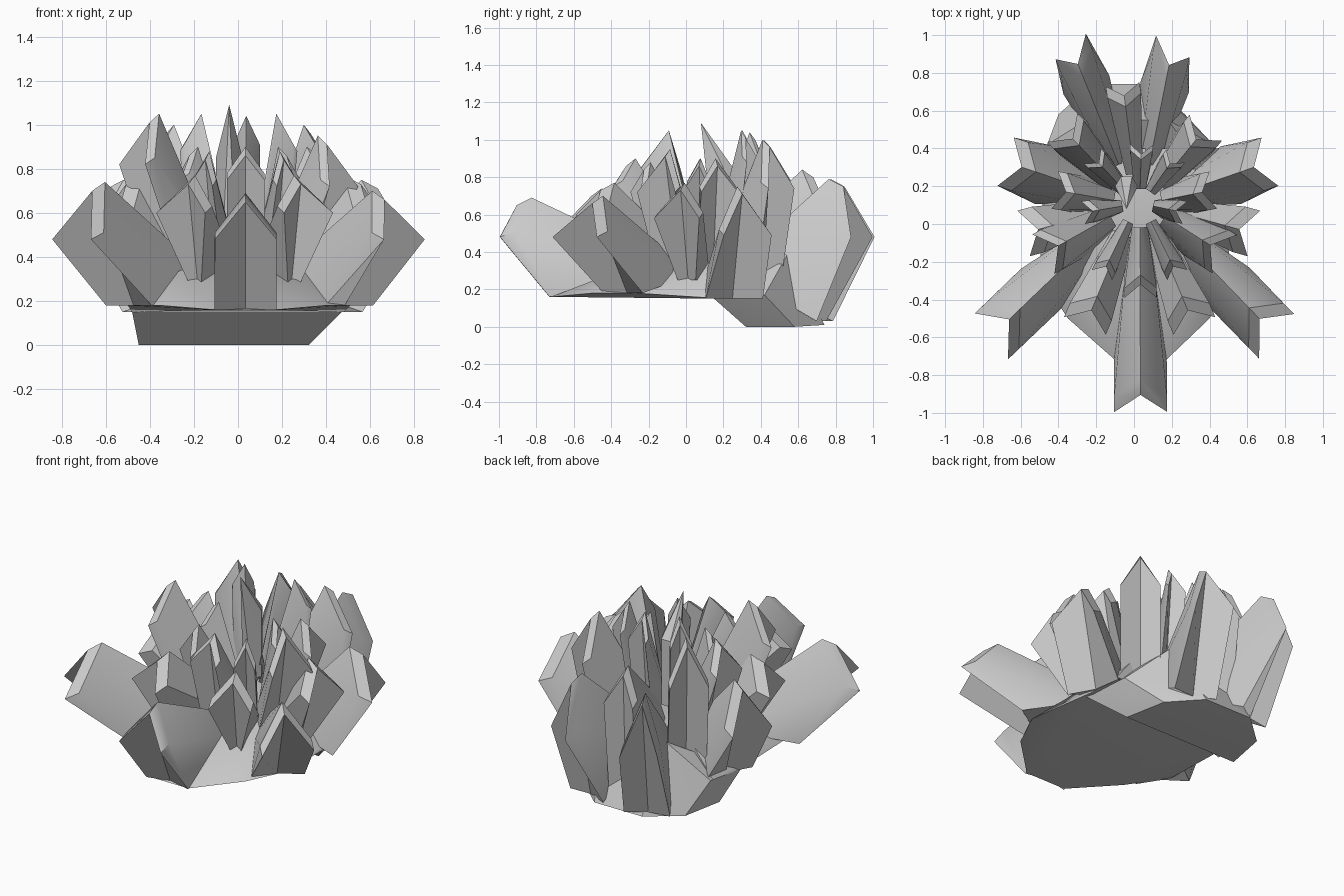
import bpy, bmesh, math
from mathutils import Vector

if "Cube" in bpy.data.objects:
    bpy.data.objects.remove(bpy.data.objects["Cube"])


def finish(name, bm):
    bmesh.ops.recalc_face_normals(bm, faces=bm.faces[:])
    me = bpy.data.meshes.new(name)
    bm.to_mesh(me)
    bm.free()
    ob = bpy.data.objects.new(name, me)
    bpy.context.collection.objects.link(ob)
    bpy.context.view_layer.objects.active = ob
    ob.select_set(True)
    bpy.ops.object.shade_smooth_by_angle(angle=math.radians(35))
    ob.select_set(False)


def hull(name, pts):
    bm = bmesh.new()
    for p in pts:
        bm.verts.new(p)
    bmesh.ops.convex_hull(bm, input=bm.verts[:])
    finish(name, bm)


# One thick folded petal: notched outer channel, bevelled rim, ridge running to the root
# wb scales the base width, turn rotates the tip edge (degrees)
def petal(name, tip, zc, za, hw, drop, zb, rz=0.38, notch=0.09, thick=0.08, wb=1.0, turn=0):
    tip = Vector(tip)
    root = Vector((0.02 + 0.3 * tip.x, 0.08 + 0.25 * tip.y))
    inward = (root - tip).normalized()
    length = (root - tip).length
    side = Vector((-inward.y, inward.x))
    a = math.radians(turn)
    tip_side = side * math.cos(a) + inward * math.sin(a)

    def pt(d, s, z, sd=side):
        p = tip + inward * d + sd * s
        return bm.verts.new((p.x, p.y, z))

    bm = bmesh.new()
    B1, M, B2 = pt(drop, -hw * wb, zb), pt(drop + 0.03, 0, zb), pt(drop, hw * wb, zb)
    C1, A, C2 = pt(0, -hw, zc, tip_side), pt(notch, 0, za - 0.04), pt(0, hw, zc, tip_side)
    c1, a, c2 = (pt(thick, -hw, zc + .03, tip_side), pt(notch + thick, 0, za),
                 pt(thick, hw, zc + .03, tip_side))
    R1, R, R2 = pt(length, -hw * .5, rz - .12), pt(length, 0, rz), pt(length, hw * .5, rz - .12)
    for f in ((B1, C1, A, M), (M, A, C2, B2),
              (C1, c1, a, A), (A, a, c2, C2),
              (c1, R1, R, a), (a, R, R2, c2),
              (B1, R1, c1, C1), (B2, C2, c2, R2),
              (B1, M, R, R1), (M, B2, R2, R)):
        bm.faces.new(f)
    finish(name, bm)


# Lower ring: tip, corner height, apex height, half width, base offset, base height
petal("front_petal", (.035, -.995), .48, .69, .14, .265, .16)
petal("back_petal_left", (-.335, .94), .48, .79, .105, .22, .03, notch=.1, wb=1.25, turn=-18)
petal("back_petal_right", (.205, .94), .48, .79, .105, .22, .03, notch=.1, wb=1.25, turn=22)
for s, label in ((-1, "left"), (1, "right")):
    petal("front_side_petal_" + label, (s * .755, -.595), .48, .74 if s < 0 else .70,
          .15, .36, .18, notch=.13, turn=-s * 8)
    petal("rear_side_petal_" + label, (s * .70 + .02, .33), .49, .75, .135, .22, .15, wb=1.2)
    petal("side_petal_" + label, (s * .61 + .025, -.05), .58, .77, .125, .2, .25, notch=.08, wb=.4)
    # Middle ring
    petal("front_inner_petal_" + label, (s * .29 + .03, -.54), .60, .77, .12, .17, .28, .45,
          wb=.25)
    petal("rear_inner_petal_" + label, (s * .38, .51), .74,
          1.0, .11, .1, .2, .5, .08, .05)
    petal("side_inner_petal_" + label, (s * .48, -.16), .82 if s < 0 else .72,
          1.05 if s < 0 else .95, .12, .2, .3, .5, .09, .05)
    petal("upper_side_petal_" + label, (s * .42, .18), .72, .9, .1, .15, .3, .5, .06, .05)
    # Small core ring
    petal("core_front_petal_" + label, (s * .20 + .03, -.27), .72, .88, .06, .1, .4, .5, .05, .04)
    petal("core_side_petal_" + label, (s * .27, .06), .75, .9, .06, .1, .4, .5, .05, .04)
    petal("core_rear_petal_" + label, (s * .22, .36), .88, 1.05, .06, .07, .4, .55, .05, .03)
petal("back_middle_petal", (-.06, .74), .64, .84, .09, .06, .1, .5, .06, .06)
petal("front_middle_petal", (.035, -.39), .75, .90, .085, .12, .35, .5, .07, .05)
petal("core_back_petal", (.04, .42), .88, 1.04, .06, .07, .4, .6, .05, .03)

# Central spike
hull("centre_spike", [(-.04 + .06 * math.cos(i * math.tau / 6), .2 + .06 * math.sin(i * math.tau / 6), z)
                      for i in range(6) for z in (.45, .85)] + [(-.04, .08, 1.09)])

# Faceted underside
hull("base_body", [(-.10, -.72, .16), (.17, -.72, .16), (-.35, -.50, .18), (.40, -.50, .18),
                   (-.50, -.27, .18), (.51, -.27, .18), (-.48, .2, .15), (.48, .2, .15),
                   (-.46, .4, .17), (.46, .4, .17), (-.33, .4, .34), (.33, .4, .34),
                   (-.26, -.26, .34), (.29, -.26, .34)])
hull("base_back_block", [(-.45, .32, 0), (.32, .32, 0), (.27, .58, 0), (-.4, .58, 0),
                         (-.22, .74, .01), (.10, .74, .01),
                         (-.48, .15, .15), (.47, .15, .15), (.42, .42, .17), (-.46, .42, .17),
                         (-.25, .55, .4), (.18, .55, .4)])
